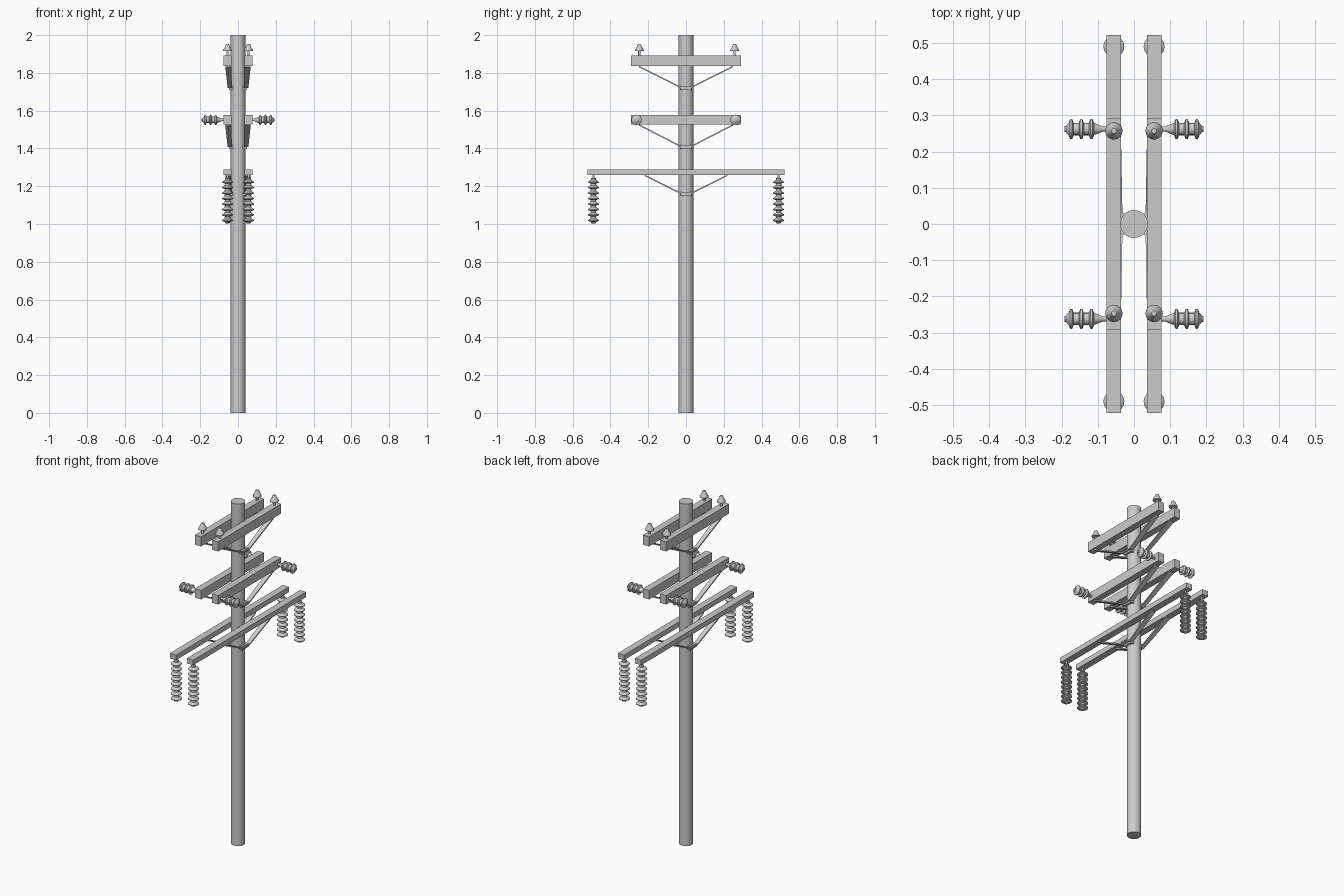
import bpy, bmesh, math
from mathutils import Matrix, Vector

if "Cube" in bpy.data.objects:
    bpy.data.objects.remove(bpy.data.objects["Cube"])


def finish(name, bm, smooth=False):
    bmesh.ops.recalc_face_normals(bm, faces=bm.faces)
    me = bpy.data.meshes.new(name)
    bm.to_mesh(me)
    bm.free()
    ob = bpy.data.objects.new(name, me)
    bpy.context.collection.objects.link(ob)
    if smooth:
        bpy.ops.object.select_all(action='DESELECT')
        ob.select_set(True)
        bpy.context.view_layer.objects.active = ob
        bpy.ops.object.shade_smooth_by_angle(angle=math.radians(40))
    return ob


def box(name, center, size):
    bm = bmesh.new()
    bmesh.ops.create_cube(bm, size=1, matrix=Matrix.Translation(center) @ Matrix.Diagonal((*size, 1)))
    return finish(name, bm)


def lathe(name, profile, origin, axis=(0, 0, 1), sides=16):
    # revolve (radius, height) points about an axis, capped at both ends
    bm = bmesh.new()
    rings = [[bm.verts.new((r * math.cos(2 * math.pi * i / sides),
                            r * math.sin(2 * math.pi * i / sides), h))
              for i in range(sides)] for r, h in profile]
    for a, b in zip(rings, rings[1:]):
        for i in range(sides):
            j = (i + 1) % sides
            bm.faces.new((a[i], a[j], b[j], b[i]))
    bm.faces.new(rings[0][::-1])
    bm.faces.new(rings[-1])
    rot = Vector((0, 0, 1)).rotation_difference(Vector(axis)).to_matrix().to_4x4()
    bm.transform(Matrix.Translation(origin) @ rot)
    return finish(name, bm, True)


def strap(name, side, y_end, z_top, z_low):
    # bent flat bar: (y, z, inner x, outer x) stations, thickened downwards
    t = 0.008
    stations = [(-y_end, z_top, .036, .067), (-.03, z_low, .032, .055),
                (.03, z_low, .032, .055), (y_end, z_top, .036, .067)]
    bm = bmesh.new()
    rings = [[bm.verts.new((side * x, y, z + dz)) for x, dz in
              ((xi, 0), (xo, 0), (xo, -t), (xi, -t))] for y, z, xi, xo in stations]
    for a, b in zip(rings, rings[1:]):
        for i in range(4):
            j = (i + 1) % 4
            bm.faces.new((a[i], a[j], b[j], b[i]))
    bm.faces.new(rings[0])
    bm.faces.new(rings[-1])
    finish(name, bm)


# insulator profiles
pin = [(.006, 0), (.006, .024), (.023, .024), (.024, .029), (.019, .038),
       (.013, .047), (.011, .056), (.007, .061)]

post = [(.007, 0), (.007, .012), (.013, .026), (.016, .034)]
for h in (.043, .071, .099):
    post += [(.017, h - .007), (.027, h - .003), (.028, h), (.027, h + .003), (.017, h + .007)]
post += [(.012, .111), (.008, .113), (.008, .118)]

string = [(.006, 0), (.006, .016), (.013, .018), (.013, .026)]
for k in range(8):
    h = .026 + k * .029
    string += [(.015, h), (.029, h + .011), (.029, h + .015), (.014, h + .020)]
string += [(.012, .255), (.006, .258)]

# pole
lathe("pole", [(.0385, 0), (.0385, 2)], (0, 0, 0), sides=24)

# cross-arm tiers: name, half length, bottom z, top z, brace end y, brace low z
tiers = [("upper", .291, 1.836, 1.892, .25, 1.728),
         ("middle", .291, 1.526, 1.578, .25, 1.416),
         ("lower", .522, 1.259, 1.289, .22, 1.168)]

for sx, side in ((-1, "left"), (1, "right")):
    x = sx * .0555
    for name, half, z0, z1, ye, zl in tiers:
        box(f"{name}_crossarm_{side}", (x, 0, (z0 + z1) / 2), (.040, 2 * half, z1 - z0))
        strap(f"{name}_brace_{side}", sx, ye, z0 + .003, zl)
        box(f"{name}_brace_bracket_{side}", (sx * .037, 0, zl - .008), (.022, .058, .020))
    for sy, end in ((-1, "front"), (1, "back")):
        lathe(f"pin_insulator_{side}_{end}", pin, (x, sy * .252 + .005, 1.891))
        lathe(f"post_insulator_{side}_{end}", post, (sx * .0745, sy * .262, 1.551), (sx, 0, 0))
        lathe(f"suspension_insulator_{side}_{end}", string, (x, sy * .49, 1.26), (0, 0, -1))
